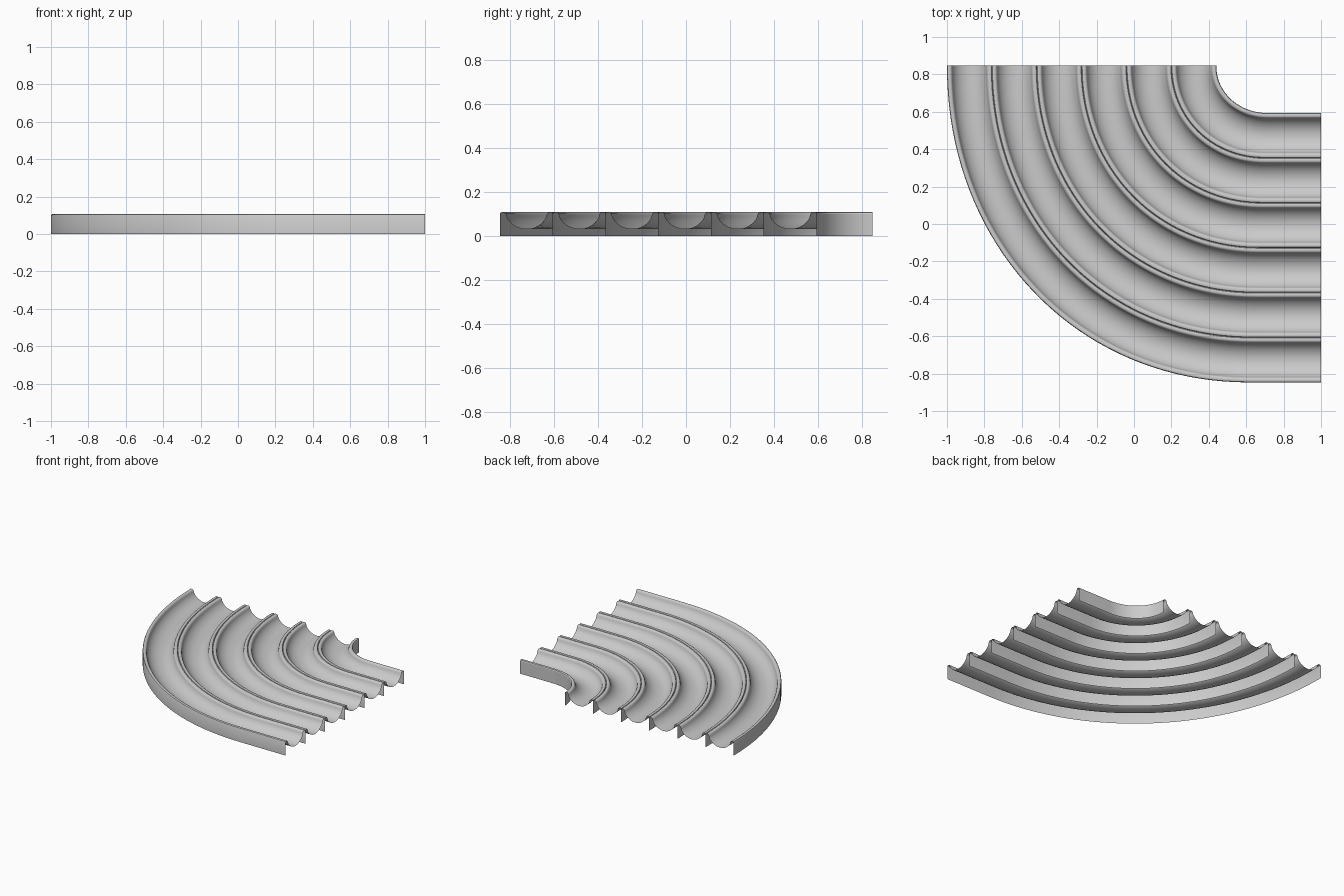
import bpy, bmesh, math

if "Cube" in bpy.data.objects:
    bpy.data.objects.remove(bpy.data.objects["Cube"])

LANES, WIDTH, TOP, FLOOR = 6, 0.24, 0.107, 0.03
STEPS = 40


def rail(d):
    """Plan curve at distance d inward from the outer rim: quarter bend, then a straight run."""
    f = d / (LANES * WIDTH)
    cx = 0.62 + 0.10 * f
    a, b = cx + 1 - d, 1.695 - d
    n = 2.06
    pts = []
    for i in range(STEPS + 1):
        t = math.pi / 2 * i / STEPS
        c, s = max(math.cos(t), 0) ** (2 / n), math.sin(t) ** (2 / n)
        pts.append((cx - a * c, 0.848 - b * s))
    pts.append((1.0, 0.848 - b))
    return pts


def sweep(name, profile):
    """Skin a (distance, height) profile along the bend."""
    bm = bmesh.new()
    rows = [[bm.verts.new((x, y, z)) for x, y in rail(d)] for d, z in profile]
    for r0, r1 in zip(rows, rows[1:]):
        for i in range(len(r0) - 1):
            bm.faces.new((r0[i], r0[i + 1], r1[i + 1], r1[i]))
    me = bpy.data.meshes.new(name)
    bm.to_mesh(me)
    bm.free()
    ob = bpy.data.objects.new(name, me)
    bpy.context.collection.objects.link(ob)
    bpy.ops.object.select_all(action='DESELECT')
    ob.select_set(True)
    bpy.context.view_layer.objects.active = ob
    bpy.ops.object.shade_smooth_by_angle(angle=math.radians(35))
    return ob


# Lane section: outer skirt, rounded lip, scooped trough, inner lip
half, depth = 0.092, TOP - 0.012 - FLOOR
trough = [(WIDTH / 2 - half * math.cos(math.pi * k / 14),
           TOP - 0.012 - depth * math.sin(math.pi * k / 14) ** 1.25) for k in range(15)]
section = ([(0, 0), (0, TOP - 0.008), (0.003, TOP - 0.002), (0.008, TOP), (0.018, TOP), (0.024, TOP - 0.004)]
           + trough
           + [(WIDTH - 0.024, TOP - 0.004), (WIDTH - 0.018, TOP), (WIDTH - 0.008, TOP),
              (WIDTH - 0.003, TOP - 0.002), (WIDTH, TOP - 0.008)])

for k in range(LANES):
    sweep(f"lane_{k + 1}", [(k * WIDTH + d, z) for d, z in section])

# Skirt closing the inside of the bend
end = LANES * WIDTH
sweep("inner_skirt", [(end, TOP - 0.008), (end, 0)])
